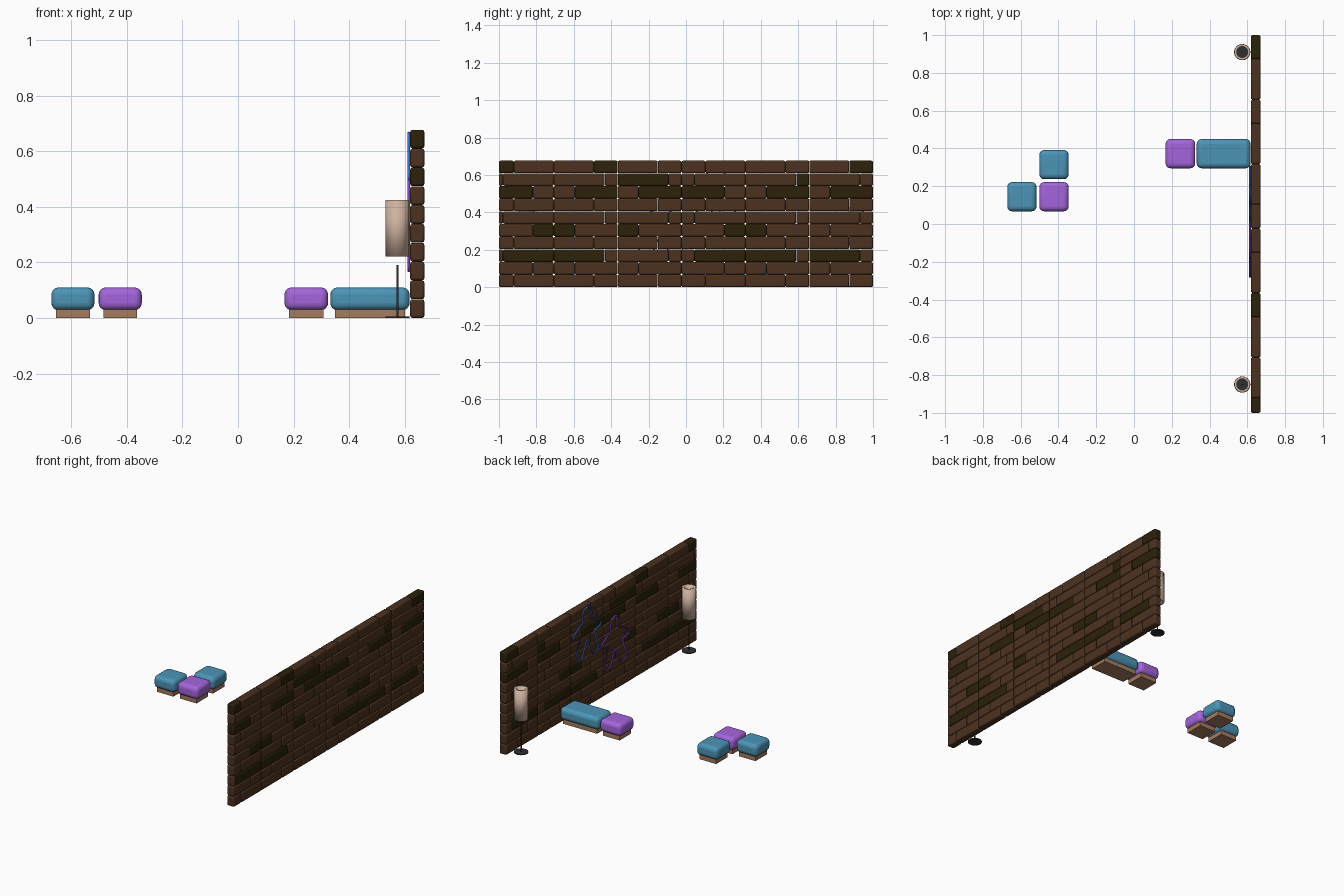
import bpy, math

if "Cube" in bpy.data.objects:
    bpy.data.objects.remove(bpy.data.objects["Cube"])


def mat(name, rgb):
    m = bpy.data.materials.new(name)
    m.diffuse_color = (*rgb, 1)
    m.use_nodes = True
    m.node_tree.nodes["Principled BSDF"].inputs["Base Color"].default_value = m.diffuse_color
    return m


BROWN = mat("brown brick", (0.072, 0.031, 0.014))
DARK = mat("dark brick", (0.025, 0.015, 0.003))
BLUE = mat("blue fabric", (0.07, 0.30, 0.47))
PURPLE = mat("purple fabric", (0.37, 0.13, 0.72))
WOOD = mat("tan wood", (0.38, 0.20, 0.11))
SHADE = mat("beige shade", (0.62, 0.45, 0.35))
METAL = mat("dark metal", (0.03, 0.03, 0.033))
BLUE_LINE = mat("blue outline", (0.05, 0.17, 0.68))
PURPLE_LINE = mat("purple outline", (0.23, 0.06, 0.65))


def box(name, lo, hi, m, bevel=0, segs=2, smooth=False):
    c = [(a + b) / 2 for a, b in zip(lo, hi)]
    bpy.ops.mesh.primitive_cube_add(size=1, location=c)
    o = bpy.context.object
    o.name = name
    o.scale = [b - a for a, b in zip(lo, hi)]
    bpy.ops.object.transform_apply(location=False, rotation=False, scale=True)
    o.data.materials.append(m)
    if bevel:
        b = o.modifiers.new("bevel", "BEVEL")
        b.width, b.segments = bevel, segs
    if smooth:
        bpy.ops.object.shade_smooth_by_angle(angle=math.radians(40))
    return o


def cyl(name, x, y, z0, z1, r, m, verts=32):
    bpy.ops.mesh.primitive_cylinder_add(vertices=verts, radius=r, depth=z1 - z0,
                                        location=(x, y, (z0 + z1) / 2))
    o = bpy.context.object
    o.name = name
    o.data.materials.append(m)
    bpy.ops.object.shade_smooth_by_angle(angle=math.radians(40))
    return o


# Brick wall: six modules per row, each split into a first and a second brick;
# modules 0 and 3 are mirrored, and the split position cycles A, C, B upwards
X0, X1, ROW, W = 0.619, 0.67, 0.0677, 0.3413
SPLITS = (0.214, 0.112, 0.272)
# dark bricks as row: (modules whose first brick is dark, modules whose second is)
DARKS = {2: ({0, 1, 3, 4, 5}, set()), 4: ({0, 1, 2, 3, 4}, set()),
         7: (set(), {0, 1, 2, 3, 4, 5}), 8: ({2}, {4}), 9: (set(), {0, 1, 5})}
for row in range(10):
    split = SPLITS[row % 3]
    first, second = DARKS.get(row, (set(), set()))
    for k in range(6):
        y0 = 1 - W * (6 - k)
        y1 = y0 + W
        if k in (0, 3):
            spans = ((y1 - split, y1), (y0, y1 - split))
        else:
            spans = ((y0, y0 + split), (y0 + split, y1))
        for (a, b), dark in zip(spans, (k in first, k in second)):
            a = max(a, -1)
            if b - a > 0.01:
                box(f"brick_{row}_{k}", (X0, a + 0.0003, row * ROW + 0.0003),
                    (X1, b - 0.0003, (row + 1) * ROW - 0.0003),
                    DARK if dark else BROWN, 0.008, 2, True)


# Upholstered seats on inset wooden plinths
def seat(name, x0, x1, y0, y1, m):
    i = 0.017
    box(name + "_plinth", (x0 + i, y0 + i, 0), (x1 - i, y1 - i, 0.032), WOOD)
    box(name + "_cushion", (x0, y0, 0.028), (x1, y1, 0.11), m, 0.026, 4, True)


seat("left_seat", -0.671, -0.516, 0.067, 0.222, BLUE)
seat("corner_seat", -0.501, -0.346, 0.067, 0.222, PURPLE)
seat("back_seat", -0.501, -0.346, 0.237, 0.392, BLUE)
seat("end_seat", 0.167, 0.324, 0.295, 0.45, PURPLE)
seat("bench", 0.332, 0.617, 0.295, 0.45, BLUE)

# Floor lamps: flat base, thin pole, open tubular shade
for n, y in enumerate((-0.85, 0.91)):
    cyl(f"lamp_base_{n}", 0.573, y, 0, 0.006, 0.043, METAL)
    cyl(f"lamp_pole_{n}", 0.573, y, 0.004, 0.19, 0.004, METAL, 12)
    bpy.ops.mesh.primitive_cylinder_add(vertices=32, radius=0.042, depth=0.203,
                                        end_fill_type='NOTHING',
                                        location=(0.573, y, 0.3235))
    tube = bpy.context.object
    tube.name = f"lamp_shade_{n}"
    tube.data.materials.append(SHADE)
    tube.modifiers.new("wall", "SOLIDIFY").thickness = 0.013
    bpy.ops.object.shade_smooth_by_angle(angle=math.radians(40))

# Wall decorations: two simple figure outlines in thin tube
HALF = [(0, .335), (.035, .325), (.048, .285), (.04, .25), (.10, .22), (.145, .19),
        (.14, .165), (.075, .155), (.12, .03), (.105, .01), (.055, .01), (0, .12)]
OUTLINE = HALF + [(-u, v) for u, v in HALF[-2:0:-1]]
for name, y, z, m in (("blue_figure_outline", 0.16, 0.33, BLUE_LINE),
                      ("purple_figure_outline", -0.135, 0.16, PURPLE_LINE)):
    cu = bpy.data.curves.new(name, 'CURVE')
    cu.dimensions = '3D'
    cu.bevel_depth, cu.bevel_resolution = 0.005, 2
    sp = cu.splines.new('POLY')
    sp.points.add(len(OUTLINE) - 1)
    for p, (u, v) in zip(sp.points, OUTLINE):
        p.co = (0.614, y + u, z + v, 1)
    sp.use_cyclic_u = True
    cu.materials.append(m)
    bpy.context.collection.objects.link(bpy.data.objects.new(name, cu))
